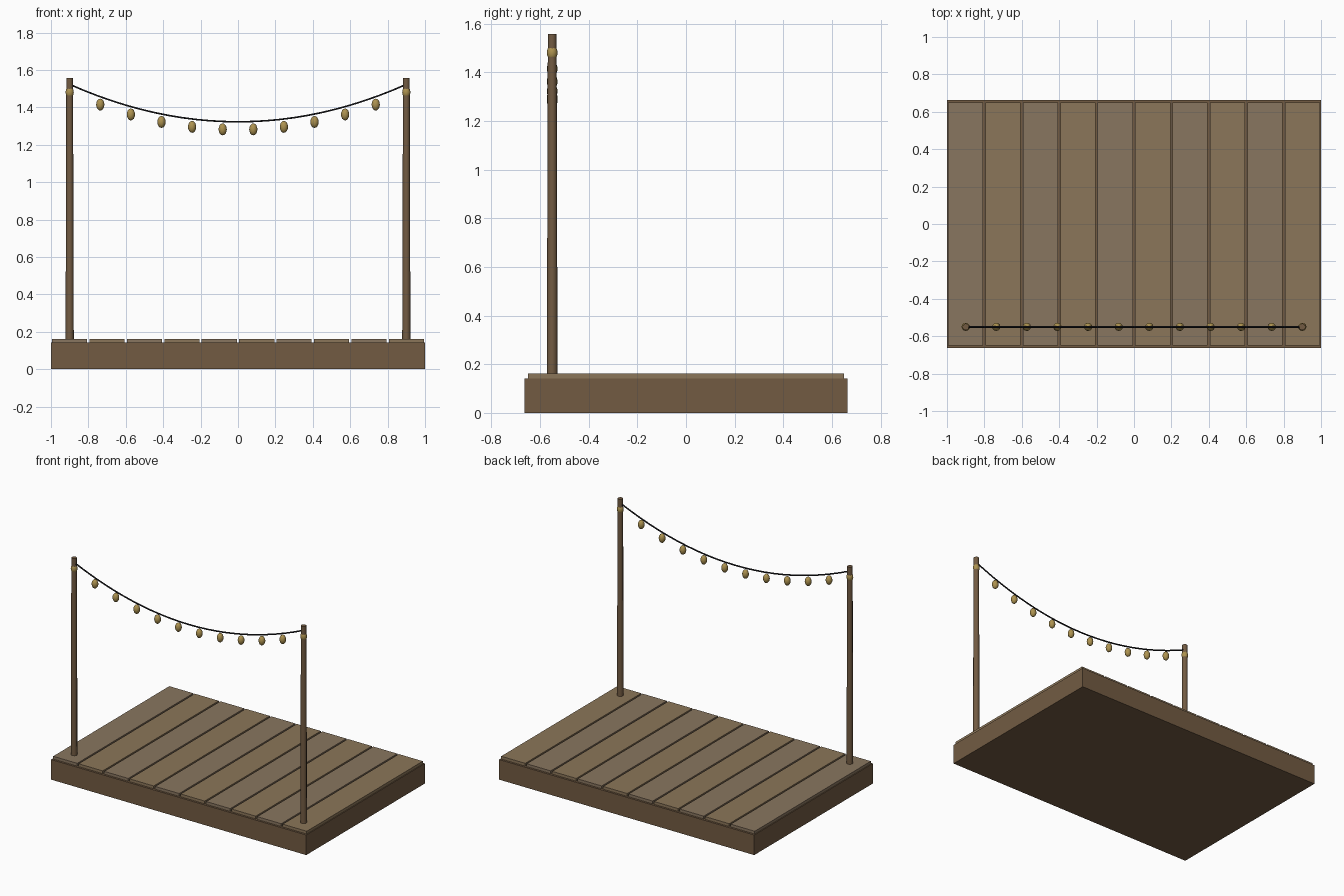
import bpy, math

if "Cube" in bpy.data.objects:
    bpy.data.objects.remove(bpy.data.objects["Cube"])

def material(name, rgb):
    m = bpy.data.materials.new(name)
    m.diffuse_color = (*rgb, 1)
    m.use_nodes = True
    m.node_tree.nodes["Principled BSDF"].inputs["Base Color"].default_value = m.diffuse_color
    return m

WOOD = material("frame wood", (0.17, 0.105, 0.055))
PLANK = [material("plank grey brown", (0.25, 0.18, 0.115)),
         material("plank tan", (0.26, 0.18, 0.10))]
CORD = material("cord", (0.015, 0.015, 0.018))
GLOW = material("bulb glass", (0.42, 0.29, 0.08))

def finish(name, mat, smooth=False):
    o = bpy.context.object
    o.name = name
    o.data.materials.append(mat)
    if smooth:
        bpy.ops.object.shade_smooth_by_angle(angle=math.radians(50))
    return o

def box(name, x, y, z, mat):
    """Box from (min, max) ranges."""
    bpy.ops.mesh.primitive_cube_add(size=1, location=[sum(r) / 2 for r in (x, y, z)])
    bpy.context.object.scale = [r[1] - r[0] for r in (x, y, z)]
    bpy.ops.object.transform_apply(location=False, rotation=False, scale=True)
    return finish(name, mat)

# Solid deck frame
BASE_TOP, DECK_TOP, Y = 0.142, 0.162, -0.55
box("deck_frame", (-1, 1), (-0.664, 0.664), (0, BASE_TOP), WOOD)

# Ten deck planks with narrow gaps
for i in range(10):
    cx = -0.9 + 0.2 * i
    box(f"deck_plank_{i + 1}", (cx - 0.094, cx + 0.094), (-0.65, 0.65),
        (BASE_TOP, DECK_TOP), PLANK[i % 2])

# Two tapered posts on the front edge
for side, x in (("left", -0.9), ("right", 0.9)):
    bpy.ops.mesh.primitive_cone_add(vertices=8, radius1=0.022, radius2=0.018,
                                    depth=1.557 - 0.15, location=(x, Y, (1.557 + 0.15) / 2))
    finish(f"{side}_post", WOOD, True)

# Sagging cord
def sag(x):
    return 1.323 + 0.2 * (x / 0.9) ** 2

curve = bpy.data.curves.new("light_cord", 'CURVE')
curve.dimensions = '3D'
curve.bevel_depth = 0.005
curve.bevel_resolution = 1
curve.use_fill_caps = True
spline = curve.splines.new('POLY')
N = 24
spline.points.add(N)
for i, p in enumerate(spline.points):
    x = -0.9 + 1.8 * i / N
    p.co = (x, Y, sag(x), 1)
cord = bpy.data.objects.new("light_cord", curve)
bpy.context.collection.objects.link(cord)
curve.materials.append(CORD)

# Twelve hanging bulbs
for i in range(12):
    x = -0.9 + 1.8 * i / 11
    bpy.ops.mesh.primitive_uv_sphere_add(segments=12, ring_count=8, radius=1,
                                         location=(x, Y, sag(x) - 0.042))
    bpy.context.object.scale = (0.022, 0.022, 0.032)
    bpy.ops.object.transform_apply(location=False, rotation=False, scale=True)
    finish(f"bulb_{i + 1}", GLOW, True)
